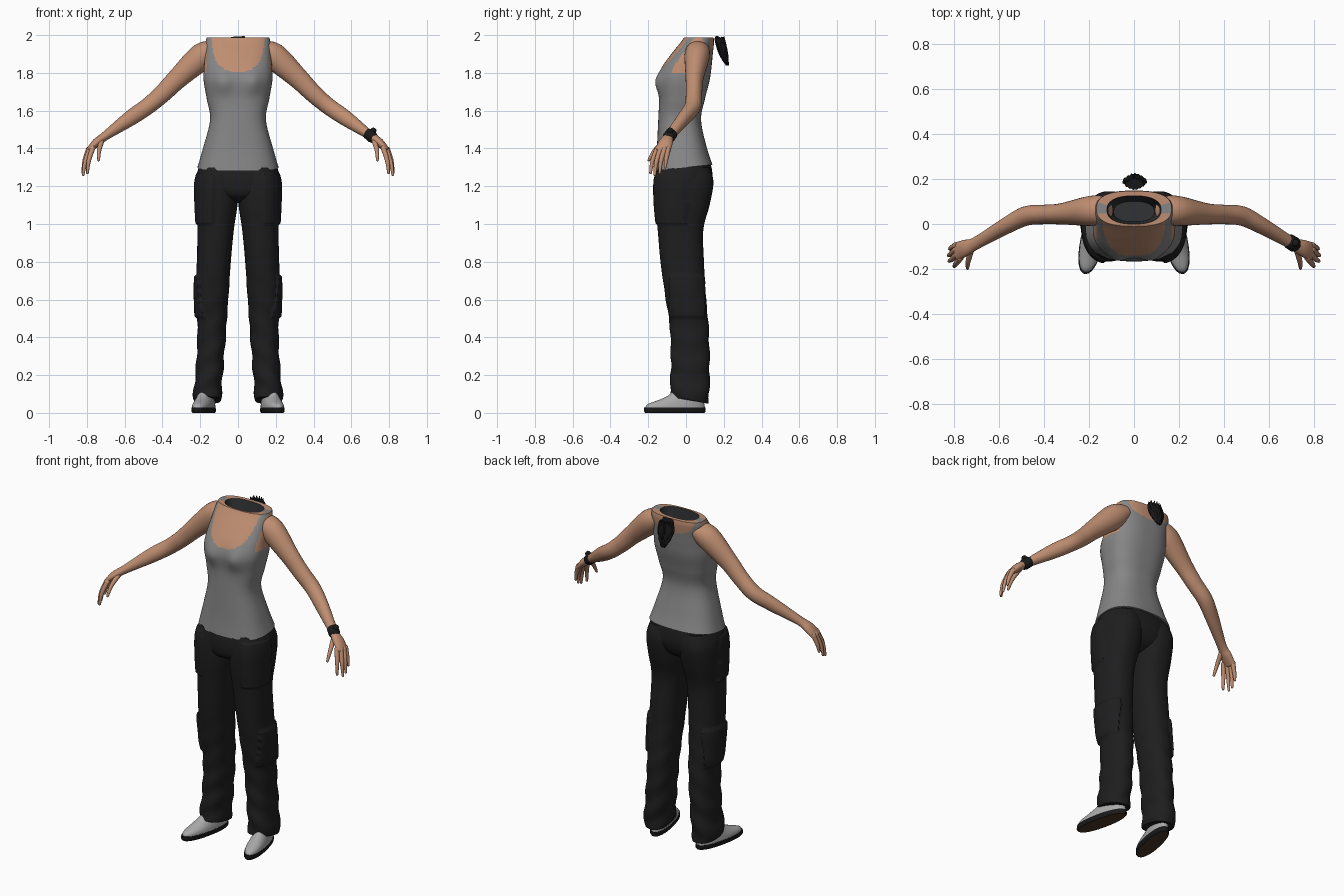
import bpy, bmesh, math
from mathutils import Vector

cube = bpy.data.objects.get("Cube")
if cube:
    bpy.data.objects.remove(cube)


def material(name, r, g, b):
    m = bpy.data.materials.new(name)
    m.use_nodes = True
    m.diffuse_color = (r, g, b, 1)
    bsdf = next(n for n in m.node_tree.nodes if n.type == "BSDF_PRINCIPLED")
    bsdf.inputs["Base Color"].default_value = (r, g, b, 1)
    bsdf.inputs["Roughness"].default_value = 0.8
    return m


skin = material("skin", .52, .27, .165)
grey_cloth = material("grey cloth", .24, .24, .24)
black_cloth = material("black cloth", .013, .013, .014)
shoe_grey = material("shoe grey", .4, .4, .4)
rubber = material("black rubber", .01, .01, .01)
sole_brown = material("sole brown", .07, .035, .02)
hair_black = material("hair black", .008, .008, .009)
lining = material("dark lining", .03, .032, .036)


def spline(keys, rows):
    """Smooth Catmull-Rom samples through tuples of any length."""
    out, last = [], len(keys) - 1
    for i in range(rows + 1):
        u = i / rows * last
        k = min(int(u), last - 1)
        t = u - k
        a, b, c, d = (keys[max(0, min(last, k + j))] for j in (-1, 0, 1, 2))
        out.append([q + t / 2 * (r - p + t * (2 * p - 5 * q + 4 * r - s + t * (3 * (q - r) + s - p)))
                    for p, q, r, s in zip(a, b, c, d)])
    return out


def build(name, rings, mats, rule=None, side=1):
    """Bridge closed rings into a capped, smooth-shaded object."""
    bm = bmesh.new()
    loops = [[bm.verts.new((p.x * side, p.y, p.z)) for p in ring] for ring in rings]
    n = len(loops[0])
    made = [(bm.faces.new(loops[0]), -1)]
    for row, (a, b) in enumerate(zip(loops, loops[1:])):
        made += [(bm.faces.new((a[i], a[(i + 1) % n], b[(i + 1) % n], b[i])), row) for i in range(n)]
    made.append((bm.faces.new(loops[-1]), len(loops)))
    for face, row in made:
        face.smooth = True
        if rule:
            face.material_index = rule(face.calc_center_median(), row)
    bmesh.ops.recalc_face_normals(bm, faces=bm.faces)
    mesh = bpy.data.meshes.new(name)
    bm.to_mesh(mesh)
    bm.free()
    for m in mats:
        mesh.materials.append(m)
    ob = bpy.data.objects.new(name, mesh)
    bpy.context.collection.objects.link(ob)
    bpy.ops.object.select_all(action="DESELECT")
    ob.select_set(True)
    bpy.context.view_layer.objects.active = ob
    bpy.ops.object.shade_smooth_by_angle(angle=math.radians(50))
    return ob


def section(key, seg, power=2.4, warp=None):
    """Level superellipse ring from (z, x0, x1, front, back)."""
    z, x0, x1, front, back = key
    mid = Vector(((x0 + x1) / 2, (front + back) / 2, z))
    ring = []
    for i in range(seg):
        a = math.tau * i / seg
        c, s = math.cos(a), math.sin(a)
        p = mid + Vector((math.copysign(abs(c) ** (2 / power), c) * (x1 - x0) / 2,
                          math.copysign(abs(s) ** (2 / power), s) * (back - front) / 2, 0))
        ring.append(warp(p, mid) if warp else p)
    return ring


def tube(name, keys, rows, seg, mat, side=1):
    """Tube along (x, y, z, width, thickness) with rounded ends."""
    pts = spline(keys, rows)
    rings = []
    for i, k in enumerate(pts):
        a, b = pts[max(0, i - 1)], pts[min(rows, i + 1)]
        t = (Vector(b[:3]) - Vector(a[:3])).normalized()
        wide = (Vector((0, 1, 0)) - t * t.y).normalized()
        thin = t.cross(wide)
        ends = {0: [(-.5, .6), (0, 1)], rows: [(0, 1), (.5, .8), (.8, .45)]}.get(i, [(0, 1)])
        for shift, scale in ends:
            c = Vector(k[:3]) + t * shift * min(k[3:])
            rings.append([c + scale * (wide * k[3] * math.cos(q) + thin * k[4] * math.sin(q))
                          for q in (math.tau * j / seg for j in range(seg))])
    return build(name, rings, [mat], side=side)


# Tank top and chest, with the open neck
TORSO_ROWS = 90
torso_keys = [(1.3, .215, -.165, .14), (1.4, .186, -.155, .11), (1.55, .148, -.147, .08),
              (1.66, .165, -.143, .1), (1.76, .182, -.15, .125), (1.83, .18, -.127, .135),
              (1.9, .175, -.078, .142), (1.96, .172, -.03, .148), (1.988, .166, -.01, .146)]


def torso_warp(p, mid):
    if p.y < 0:
        p.y -= .018 * math.exp(-((abs(p.x) - .08) / .045) ** 2 - ((p.z - 1.75) / .06) ** 2)
    p.z += .1 * p.y * max(0, (1.5 - p.z) / .2)
    return p


def torso_rule(c, row):
    if row > TORSO_ROWS:
        return 2
    depth = .19 if c.y < .06 else .09
    scoop = (abs(c.x) / .14) ** 2.5 + (max(0, 1.995 - c.z) / depth) ** 2.5 < 1
    armhole = abs(c.x) > .166 and c.z > 1.8
    return int(scoop or armhole)


torso_rings = [section((z, -w, w, f, b), 96, 2.6, torso_warp) for z, w, f, b in spline(torso_keys, TORSO_ROWS)]
for z, w, f, b in ((1.988, .12, 0, .125), (1.8, .09, .01, .1)):
    torso_rings.append(section((z, -w, w, f, b), 96))
build("tank_top_and_chest", torso_rings, [grey_cloth, skin, lining], torso_rule)

# Trouser seat
seat_keys = [(1.345, -.18, .18, -.135, .115), (1.3, -.207, .207, -.155, .135), (1.22, -.222, .222, -.166, .14),
             (1.15, -.17, .17, -.15, .11), (1.11, -.05, .05, -.08, .05)]
build("trouser_seat", [section(k, 64) for k in spline(seat_keys, 30)], [black_cloth])

# Trouser legs with raised pockets and creased hems
leg_keys = [(1.3, .0, .2, -.15, .125), (1.22, -.003, .222, -.165, .145), (1.1, .003, .221, -.163, .125),
            (.97, .022, .215, -.15, .092), (.8, .038, .218, -.135, .095), (.62, .05, .226, -.11, .105),
            (.45, .062, .215, -.085, .12), (.25, .077, .222, -.08, .125), (.1, .088, .236, -.085, .122),
            (.07, .092, .234, -.085, .118)]


def leg_warp(p, mid):
    out = (p - mid).normalized()
    hip_pocket = p.x > .13 and p.y < 0 and 1 < p.z < 1.27
    side_pocket = p.x > .17 and -.085 < p.y < .095 and .5 < p.z < .73
    if hip_pocket or side_pocket:
        p += out * .01
    crease = max(0, 1 - p.z / .8) * .005
    p += out * crease * math.sin(p.z * 45 + out.x * 3)
    p.z -= .22 * p.y * max(0, 1 - p.z / .4)
    return p


# Shoes: upper and sole, toes turned out
upper_keys = [(.02, .118, .222, -.215, .1), (.045, .12, .22, -.205, .098), (.07, .125, .215, -.14, .09),
              (.095, .132, .208, -.09, .08), (.13, .14, .2, -.06, .07)]


def toe_out(p, mid):
    p.x -= .2 * p.y
    return p


# Arms run from shoulder to knuckles
arm_keys = [(.13, .065, 1.925, .06, .05), (.195, .058, 1.885, .066, .07), (.32, .045, 1.77, .047, .055),
            (.4, .042, 1.69, .043, .048), (.48, .035, 1.622, .043, .044), (.57, -.01, 1.56, .036, .041),
            (.7, -.085, 1.468, .028, .024), (.75, -.107, 1.43, .037, .023), (.787, -.122, 1.392, .041, .015)]
# Each digit: base, middle joint and tip
digits = {
    "thumb": [(.722, -.115, 1.438), (.735, -.165, 1.39), (.738, -.197, 1.338)],
    "index_finger": [(.768, -.15, 1.405), (.79, -.177, 1.335), (.797, -.188, 1.27)],
    "middle_finger": [(.783, -.134, 1.4), (.808, -.157, 1.33), (.82, -.165, 1.26)],
    "ring_finger": [(.789, -.113, 1.4), (.812, -.132, 1.335), (.822, -.14, 1.27)],
    "little_finger": [(.788, -.094, 1.4), (.808, -.105, 1.345), (.817, -.11, 1.3)],
}

for side, label in ((1, "left"), (-1, "right")):
    build(label + "_trouser_leg", [section(k, 72, 2.3, leg_warp) for k in spline(leg_keys, 140)],
          [black_cloth], side=side)
    build(label + "_shoe", [section(k, 32, 2.2, toe_out) for k in spline(upper_keys, 16)], [shoe_grey], side=side)
    sole = [section((z, .116 + i, .224 - i, -.222 + i, .104 - i), 32, 2.2, toe_out)
            for z, i in ((0, .006), (.008, 0), (.028, .001))]
    build(label + "_sole", sole, [rubber, sole_brown], lambda c, row: int(row < 0), side)
    tube(label + "_arm", arm_keys, 64, 28, skin, side)
    for digit, joints in digits.items():
        widths = (.014, .0115, .007)
        tube(label + "_" + digit, [(*j, w, w) for j, w in zip(joints, widths)], 10, 12, skin, side)

# Wrist watch on the left arm
tube("watch_strap", [(.687, -.076, 1.48, .033, .03), (.711, -.091, 1.459, .034, .031)], 3, 24, rubber)
tube("watch_dial", [(.712, -.084, 1.488, .018, .018), (.718, -.084, 1.496, .016, .016)], 2, 16, rubber)

# Loose hair tail behind the neck, ragged at the top
hair_keys = [(1.985, -.04, .045, .152, .2), (1.94, -.052, .058, .162, .213), (1.89, -.04, .045, .18, .222),
             (1.84, -.012, .016, .212, .224)]


def ragged(p, mid):
    strand = math.sin(p.x * 400)
    p.z += .01 * strand * max(0, (p.z - 1.94) / .045)
    p.y += .003 * strand
    return p


build("hair_tail", [section(k, 40, 1.6, ragged) for k in spline(hair_keys, 16)], [hair_black])
